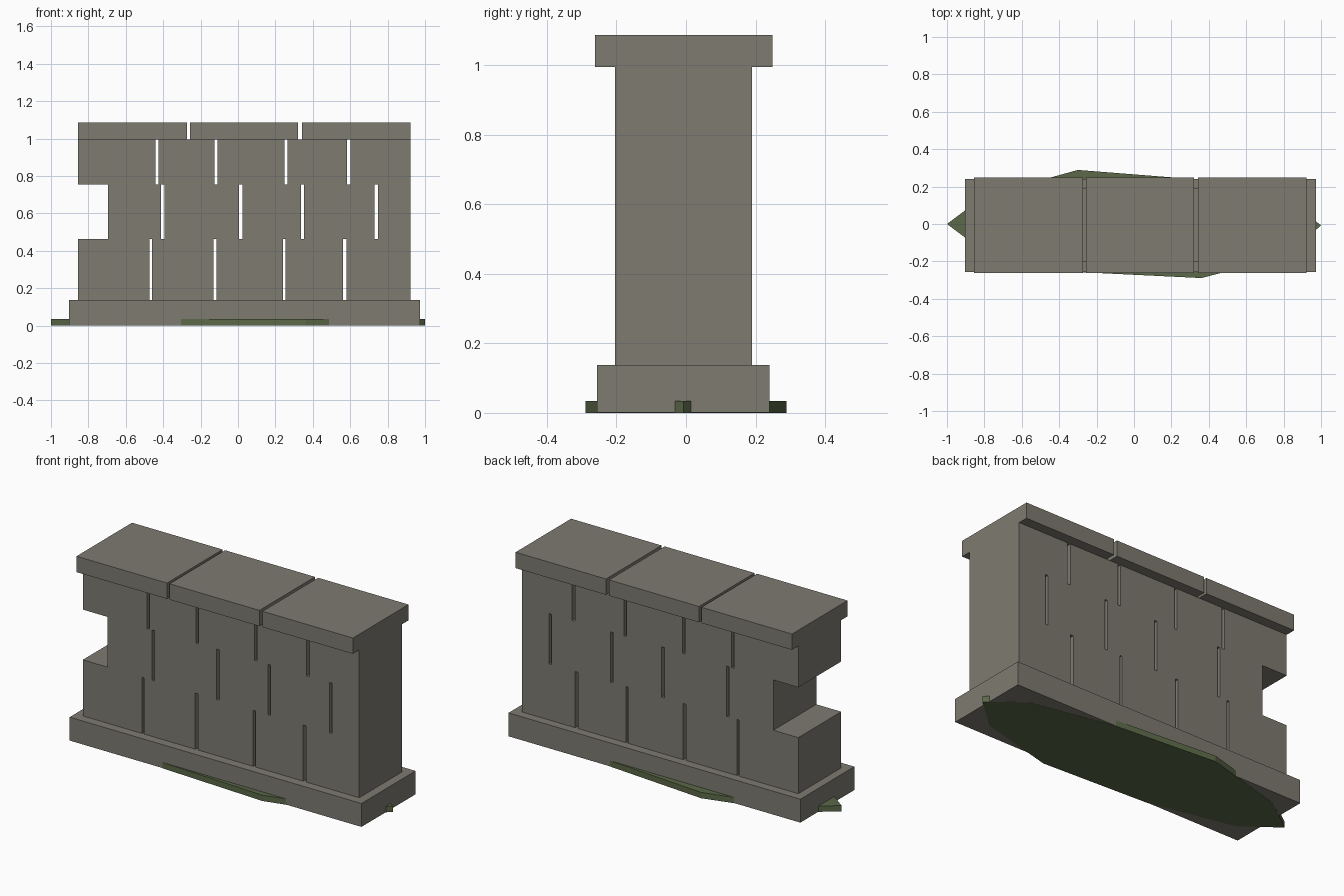
import bpy
import bmesh

cube = bpy.data.objects.get("Cube")
if cube:
    bpy.data.objects.remove(cube, do_unlink=True)


def material(name, rgb):
    m = bpy.data.materials.new(name)
    m.use_nodes = True
    colour = (*rgb, 1)
    m.diffuse_color = colour
    bsdf = m.node_tree.nodes["Principled BSDF"]
    bsdf.inputs["Base Color"].default_value = colour
    bsdf.inputs["Roughness"].default_value = 0.9
    return m


stone = material("warm grey stone", (0.21, 0.197, 0.165))
moss = material("moss green", (0.105, 0.14, 0.065))


def finish(bm, name, mat):
    bmesh.ops.recalc_face_normals(bm, faces=bm.faces)
    mesh = bpy.data.meshes.new(name)
    bm.to_mesh(mesh)
    bm.free()
    mesh.materials.append(mat)
    obj = bpy.data.objects.new(name, mesh)
    bpy.context.collection.objects.link(obj)
    return obj


def add_box(bm, xs, ys, zs):
    verts = bmesh.ops.create_cube(bm, size=1)["verts"]
    for v in verts:
        v.co = [r[0] if c < 0 else r[1] for c, r in zip(v.co, (xs, ys, zs))]


def course(name, start, end, ys, zs, gaps):
    """One row of blocks, split by narrow open joints."""
    bm = bmesh.new()
    left = start
    for g0, g1 in gaps + [(end, end)]:
        add_box(bm, (left, g0), ys, zs)
        left = g1
    return finish(bm, name, stone)


# Plinth
course("plinth", -0.903, 0.973, (-0.256, 0.24), (0.001, 0.137), [])

# Three courses of blocks, the middle one missing its end half-block
BODY = (-0.204, 0.19)
END = 0.922
course("lower_blocks", -0.855, END, BODY, (0.137, 0.463),
       [(-0.473, -0.46), (-0.132, -0.115), (0.24, 0.254), (0.562, 0.58)])
course("middle_blocks", -0.695, END, BODY, (0.463, 0.755),
       [(-0.411, -0.394), (0.006, 0.024), (0.337, 0.352), (0.731, 0.748)])
course("upper_blocks", -0.855, END, BODY, (0.755, 0.995),
       [(-0.441, -0.425), (-0.126, -0.11), (0.249, 0.265), (0.582, 0.601)])

# Overhanging cap slabs
course("cap_slabs", -0.855, END, (-0.262, 0.248), (0.995, 1.087),
       [(-0.273, -0.257), (0.321, 0.341)])

# Irregular flat moss patch spreading out under the plinth
outline = [(1, -0.007), (0.81, 0.14), (0.32, 0.24), (-0.3, 0.289), (-0.8, 0.15),
           (-1, 0), (-0.8, -0.15), (-0.3, -0.257), (0.36, -0.289), (0.82, -0.17)]
bm = bmesh.new()
base = bm.faces.new([bm.verts.new((x, y, 0)) for x, y in outline])
top = bmesh.ops.extrude_face_region(bm, geom=[base], use_keep_orig=True)["geom"]
for v in top:
    if isinstance(v, bmesh.types.BMVert):
        v.co.z = 0.034
finish(bm, "moss_patch", moss)
